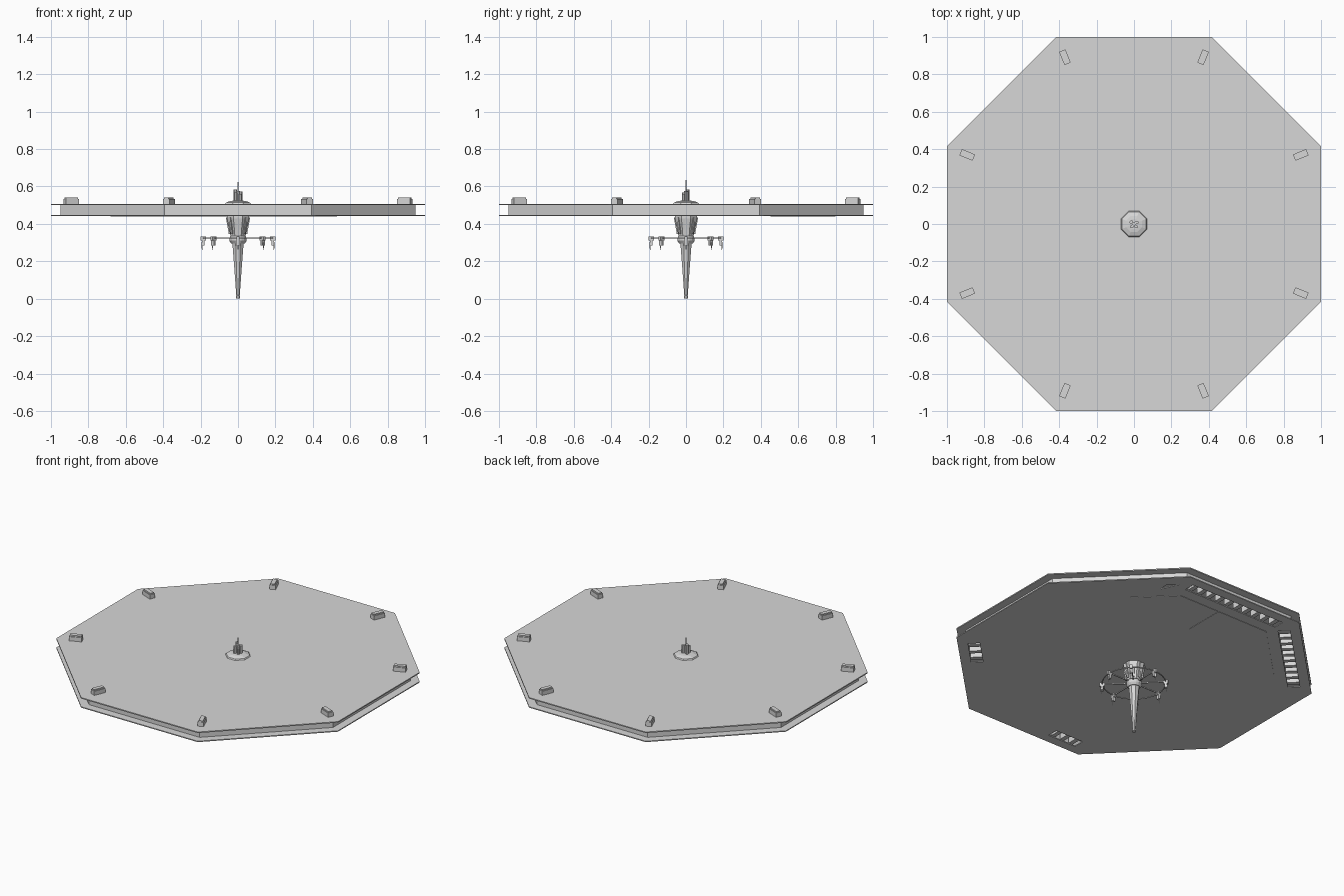
import bpy, bmesh, math
from mathutils import Matrix, Vector

if "Cube" in bpy.data.objects:
    bpy.data.objects.remove(bpy.data.objects["Cube"])

grey = bpy.data.materials.new("light_grey")
grey.use_nodes = True
COLOUR = (0.68, 0.68, 0.68, 1)
grey.diffuse_color = COLOUR
grey.node_tree.nodes["Principled BSDF"].inputs["Base Color"].default_value = COLOUR

OCT = 1 / math.cos(math.pi / 8)      # apothem to corner radius
TURN = math.pi / 8


def finish(name, bm):
    bmesh.ops.recalc_face_normals(bm, faces=bm.faces)
    mesh = bpy.data.meshes.new(name)
    bm.to_mesh(mesh)
    bm.free()
    mesh.materials.append(grey)
    obj = bpy.data.objects.new(name, mesh)
    bpy.context.collection.objects.link(obj)
    return obj


def add_box(bm, size, mat):
    scale = Matrix.Diagonal((*size, 1))
    bmesh.ops.create_cube(bm, size=1, matrix=mat @ scale)


def lathe(bm, profile, sides=8, turn=TURN, caps=True, centre=(0, 0)):
    """Stack rings of (radius, z) into a faceted solid."""
    rings = []
    for r, z in profile:
        angles = [turn + math.tau * i / sides for i in range(sides)]
        rings.append([bm.verts.new((centre[0] + r * math.cos(a),
                                    centre[1] + r * math.sin(a), z)) for a in angles])
    for low, high in zip(rings, rings[1:]):
        for i in range(sides):
            j = (i + 1) % sides
            bm.faces.new((low[i], low[j], high[j], high[i]))
    if caps:
        bm.faces.new(rings[0])
        bm.faces.new(rings[-1])


def prism(bm, points, z0, z1):
    low = [bm.verts.new((x, y, z0)) for x, y in points]
    high = [bm.verts.new((x, y, z1)) for x, y in points]
    bm.faces.new(low)
    bm.faces.new(high)
    for i in range(len(points)):
        j = (i + 1) % len(points)
        bm.faces.new((low[i], low[j], high[j], high[i]))


def spin(angle):
    return Matrix.Rotation(angle, 4, "Z")


def solid(name, profile, **kw):
    bm = bmesh.new()
    lathe(bm, profile, **kw)
    return finish(name, bm)


# Platform: two thin plates and a set-back rim wall
solid("top_plate", [(OCT, 0.5), (OCT, 0.507)])
bottom_plate = solid("bottom_plate", [(OCT, 0.442), (OCT, 0.448)])
solid("rim_wall", [(0.95 * OCT, 0.448), (0.95 * OCT, 0.5)], caps=False)

# Slotted bays under the platform: side direction, start and end along the side
BAYS = [(90, -0.34, 0.34), (135, -0.33, 0.33), (-45, 0.12, 0.34), (-90, -0.34, -0.14)]
cut, ribs = bmesh.new(), bmesh.new()
for degrees, start, end in BAYS:
    side = spin(math.radians(degrees))
    length = end - start
    add_box(cut, (0.07, length, 0.04),
            side @ Matrix.Translation((0.905, (start + end) / 2, 0.445)))
    count = round(length / 0.068)
    for i in range(count):
        y = start + (i + 0.5) * length / count
        add_box(ribs, (0.07, 0.028, 0.053), side @ Matrix.Translation((0.905, y, 0.4735)))
prism(cut, [(0.455, 0.78), (0.4, 0.9), (0.46, 0.845)], 0.43, 0.46)
cutter = finish("bay_cutter", cut)
cutter.hide_render = True
cutter.hide_set(True)
cutter.display_type = "WIRE"
finish("bay_ribs", ribs)
mod = bottom_plate.modifiers.new("bays", "BOOLEAN")
mod.object = cutter
mod.operation = "DIFFERENCE"
mod.solver = "EXACT"

# Pair of closed hangar doors on the underside
for name, outline in (
        ("hangar_door_left", [(0.53, 0.594), (0.32, 0.8), (0.031, 0.8), (0.031, 0.535)]),
        ("hangar_door_right", [(-0.683, 0.451), (-0.332, 0.8), (0.029, 0.8), (0.029, 0.535)])):
    bm = bmesh.new()
    prism(bm, outline, 0.44, 0.443)
    finish(name, bm)

# Corner blocks on the deck, with a narrower cap
bm = bmesh.new()
for i in range(8):
    m = spin(TURN + i * math.pi / 4)
    add_box(bm, (0.076, 0.036, 0.028), m @ Matrix.Translation((0.965, 0, 0.52)))
    add_box(bm, (0.07, 0.026, 0.008), m @ Matrix.Translation((0.965, 0, 0.538)))
finish("corner_blocks", bm)

# Central tower hanging below the platform
solid("upper_tower", [(0.044, 0.335), (0.05, 0.37), (0.064, 0.43), (0.064, 0.445)])
solid("tower_collar", [(0.036, 0.295), (0.046, 0.31), (0.046, 0.325), (0.04, 0.335)], sides=16)
solid("lower_spire", [(0.013, 0), (0.013, 0.012), (0.01, 0.016), (0.022, 0.17),
                      (0.031, 0.28), (0.034, 0.3)])
bm = bmesh.new()
for i in range(8):
    m = spin(i * math.pi / 4)
    tilt = Matrix.Rotation(math.radians(10), 4, "Y")
    add_box(bm, (0.008, 0.012, 0.09), m @ Matrix.Translation((0.053, 0, 0.39)) @ tilt)
finish("tower_fins", bm)

# Docking ring with spokes and hanging pods
bpy.ops.mesh.primitive_torus_add(major_radius=0.185, minor_radius=0.004,
                                 major_segments=32, minor_segments=6, location=(0, 0, 0.325))
ring = bpy.context.object
ring.name = "docking_ring"
ring.data.materials.append(grey)
spokes, pods = bmesh.new(), bmesh.new()
for i in range(8):
    m = spin(i * math.pi / 4)
    add_box(spokes, (0.15, 0.006, 0.007), m @ Matrix.Translation((0.115, 0, 0.325)))
    add_box(pods, (0.028, 0.016, 0.024), m @ Matrix.Translation((0.186, 0, 0.322)))
    add_box(pods, (0.014, 0.02, 0.03), m @ Matrix.Translation((0.186, 0, 0.3)))
    tip = m @ Vector((0.192, 0, 0))
    lathe(pods, [(0.001, 0.26), (0.005, 0.3)], sides=4, centre=(tip.x, tip.y))
finish("ring_spokes", spokes)
finish("docking_pods", pods)

# Deck turret, cluster of towers and mast
solid("turret_base", [(0.076, 0.505), (0.07, 0.514), (0.046, 0.522), (0.03, 0.524)])
bm = bmesh.new()
for x, y, r, top in ((0, 0, 0.012, 0.575), (-0.014, 0.01, 0.01, 0.585), (0.015, 0.008, 0.01, 0.573),
                     (0.012, -0.014, 0.009, 0.56), (-0.012, -0.014, 0.009, 0.568)):
    lathe(bm, [(r, 0.52), (r, top)], centre=(x, y))
finish("turret_towers", bm)
solid("mast", [(0.002, 0.57), (0.0012, 0.65)], sides=6)
